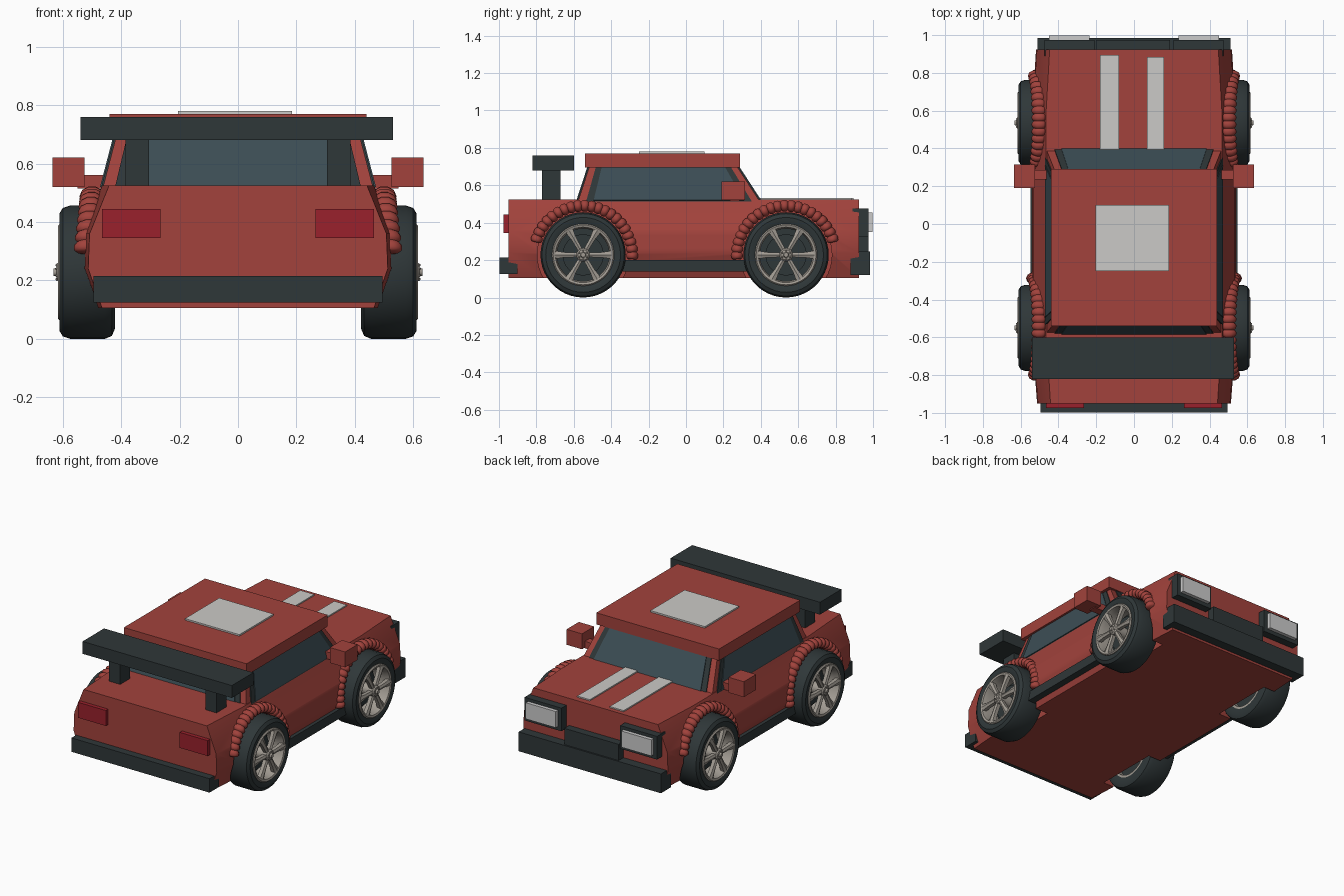
import bpy, bmesh, math
from mathutils import Vector, Matrix

if "Cube" in bpy.data.objects:
    bpy.data.objects.remove(bpy.data.objects["Cube"])


def mat(name, r, g, b):
    m = bpy.data.materials.new(name)
    m.diffuse_color = (r, g, b, 1)
    m.use_nodes = True
    m.node_tree.nodes["Principled BSDF"].inputs["Base Color"].default_value = m.diffuse_color
    return m


RED = mat("red_paint", 0.36, 0.055, 0.045)
DARK = mat("dark_trim", 0.028, 0.038, 0.04)
GLASS = mat("glass", 0.045, 0.075, 0.09)
TAIL = mat("tail_red", 0.32, 0.015, 0.025)
RIM = mat("rim_metal", 0.36, 0.33, 0.29)
LAMP = mat("lamp", 0.55, 0.56, 0.57)
WHITE = mat("decal", 0.6, 0.59, 0.57)


def finish(name, bm, m, angle=35):
    bmesh.ops.recalc_face_normals(bm, faces=bm.faces[:])
    me = bpy.data.meshes.new(name)
    bm.to_mesh(me)
    bm.free()
    me.polygons.foreach_set("use_smooth", [True] * len(me.polygons))
    me.set_sharp_from_angle(angle=math.radians(angle))
    me.materials.append(m)
    ob = bpy.data.objects.new(name, me)
    bpy.context.collection.objects.link(ob)
    return ob


def bevel(bm, width, seg=4, min_angle=25):
    if width > 0:
        es = [e for e in bm.edges if e.is_manifold and e.calc_face_angle(0) > math.radians(min_angle)]
        bmesh.ops.bevel(bm, geom=es, offset=width, segments=seg, profile=0.5, affect='EDGES', clamp_overlap=True)


def loft(bm, rings, cyclic=False, caps=True):
    rows = [[bm.verts.new(p) for p in r] for r in rings]
    n = len(rows[0])
    pairs = list(zip(rows, rows[1:])) + ([(rows[-1], rows[0])] if cyclic else [])
    for a, b in pairs:
        for i in range(n):
            j = (i + 1) % n
            bm.faces.new((a[i], a[j], b[j], b[i]))
    if caps and not cyclic:
        bm.faces.new(rows[0][::-1])
        bm.faces.new(rows[-1])


def rect(x0, x1, y0, y1, z):
    return [(x0, y0, z), (x1, y0, z), (x1, y1, z), (x0, y1, z)]


def rbox(name, x, y, z, m, bev=0.02, seg=4):
    bm = bmesh.new()
    loft(bm, [rect(*x, *y, z[0]), rect(*x, *y, z[1])])
    bevel(bm, bev, seg)
    return finish(name, bm, m)


def both(name, x, y, z, m, bev=0.02):
    rbox(name + "_right", x, y, z, m, bev)
    rbox(name + "_left", (-x[1], -x[0]), y, z, m, bev)


def lathe(name, prof, s, cy, cz, m, n=44, cyclic=False):
    bm = bmesh.new()
    rings = [[(s * x, cy + r * math.cos(2 * math.pi * i / n), cz + r * math.sin(2 * math.pi * i / n))
              for i in range(n)] for x, r in prof]
    loft(bm, rings, cyclic)
    return finish(name, bm, m)


# main body shell
half = [(0.49, 0.105), (0.54, 0.24), (0.535, 0.36), (0.465, 0.525)]
section = half + [(-x, z) for x, z in reversed(half)]
bm = bmesh.new()
ends = [(-0.95, 0.95), (-0.6, 1), (0.6, 1), (0.925, 0.96)]
loft(bm, [[(x * k, y, z) for x, z in section] for y, k in ends])
bevel(bm, 0.065, 5)
body = finish("body", bm, RED)

# wheel wells
WHEELS = [("rear", -0.55), ("front", 0.535)]
WZ = 0.228
cutters = []
for s in (-1, 1):
    for _, y in WHEELS:
        c = lathe("well_cutter", [(0.40, 0.245), (0.8, 0.245)], s, y, WZ, RED)
        c.hide_render = True
        cutters.append(c)
        b = body.modifiers.new("well", 'BOOLEAN')
        b.object, b.operation, b.solver = c, 'DIFFERENCE', 'EXACT'
dg = bpy.context.evaluated_depsgraph_get()
mesh = bpy.data.meshes.new_from_object(body.evaluated_get(dg))
body.modifiers.clear()
body.data = mesh
mesh.set_sharp_from_angle(angle=math.radians(35))
for c in cutters:
    bpy.data.objects.remove(c)

# cabin
low, top = rect(-0.47, 0.47, -0.585, 0.41, 0.49), rect(-0.41, 0.41, -0.51, 0.26, 0.72)
bm = bmesh.new()
loft(bm, [low, top])
bevel(bm, 0.02, 3)
finish("cabin", bm, RED)
rbox("roof", (-0.44, 0.44), (-0.54, 0.29), (0.695, 0.77), RED, 0.032)


# windows: trim panel with glass on top, laid on each cabin side
def pane(name, i, u0, u1, v0, v1, off, m):
    a, b, c, d = [Vector(p) for p in (low[i], low[(i + 1) % 4], top[(i + 1) % 4], top[i])]
    nrm = (b - a).cross(d - a).normalized()
    q = [a.lerp(b, u).lerp(d.lerp(c, u), v) for u, v in ((u0, v0), (u1, v0), (u1, v1), (u0, v1))]
    bm = bmesh.new()
    loft(bm, [[p - nrm * 0.01 for p in q], [p + nrm * off for p in q]])
    finish(name, bm, m)


for i, side in enumerate(("rear", "right", "front", "left")):
    pane(side + "_window_trim", i, 0.045, 0.955, 0.08, 0.99, 0.006, DARK)
    pane(side + "_window", i, 0.085, 0.915, 0.12, 0.98, 0.010, GLASS)

# spoiler
rbox("spoiler_wing", (-0.54, 0.53), (-0.82, -0.60), (0.68, 0.76), DARK, 0.034)
both("spoiler_strut", (0.305, 0.385), (-0.77, -0.67), (0.49, 0.71), DARK, 0.012)

# bumpers, skirts, grille
rbox("rear_bumper", (-0.495, 0.495), (-0.998, -0.90), (0.125, 0.215), DARK, 0.035)
rbox("front_bumper", (-0.51, 0.51), (0.88, 0.985), (0.12, 0.245), DARK, 0.04)
both("side_skirt", (0.47, 0.548), (-0.36, 0.36), (0.14, 0.20), DARK, 0.018)
rbox("grille", (-0.20, 0.19), (0.90, 0.975), (0.215, 0.35), DARK, 0.01)

# lights
both("tail_light", (0.265, 0.465), (-0.975, -0.92), (0.345, 0.445), TAIL, 0.018)
both("headlight_housing", (0.21, 0.475), (0.89, 0.975), (0.325, 0.475), DARK, 0.022)
both("headlight", (0.235, 0.45), (0.95, 0.998), (0.35, 0.455), LAMP, 0.018)

# mirrors
both("mirror", (0.525, 0.635), (0.19, 0.315), (0.52, 0.62), RED, 0.042)
both("mirror_arm", (0.42, 0.55), (0.235, 0.285), (0.515, 0.56), RED, 0.015)

# blank decals
rbox("bonnet_stripe_left", (-0.18, -0.08), (0.385, 0.895), (0.515, 0.533), WHITE, 0)
rbox("bonnet_stripe_right", (0.07, 0.16), (0.385, 0.885), (0.515, 0.533), WHITE, 0)
rbox("roof_plate", (-0.205, 0.185), (-0.25, 0.10), (0.76, 0.78), WHITE, 0)


# ribbed wheel arch: a sweep whose section pulses
def arch(name, s, cy, a0, a1, ribs=21, sub=6, n=10):
    bm = bmesh.new()
    rings = []
    for k in range(ribs * sub + 1):
        a = math.radians(a0 + (a1 - a0) * k / (ribs * sub))
        f = 0.72 + 0.28 * abs(math.sin(math.pi * k / sub)) ** 0.5
        ring = []
        for i in range(n):
            t = 2 * math.pi * i / n
            r = 0.262 + 0.033 * f * math.sin(t)
            x = 0.53 - 0.03 * max(0, math.sin(a)) + 0.042 * f * math.cos(t)
            ring.append((s * x, cy + r * math.cos(a), WZ + r * math.sin(a)))
        rings.append(ring)
    loft(bm, rings)
    finish(name, bm, RED, 50)


# wheels
TYRE = [(0.43, 0.155), (0.422, 0.195), (0.432, 0.218), (0.455, 0.228), (0.575, 0.228),
        (0.60, 0.22), (0.612, 0.2), (0.61, 0.175), (0.60, 0.155)]
RING = [(0.43, 0.16), (0.61, 0.166), (0.616, 0.16), (0.612, 0.148), (0.58, 0.14), (0.43, 0.14)]
for s, side in ((1, "right"), (-1, "left")):
    for end, y in WHEELS:
        tag = f"{end}_{side}"
        lathe("tyre_" + tag, TYRE, s, y, WZ, DARK, cyclic=True)
        lathe("rim_" + tag, RING, s, y, WZ, RIM, cyclic=True)
        lathe("brake_disc_" + tag, [(0.47, 0.142), (0.50, 0.142), (0.50, 0.11), (0.53, 0.11)], s, y, WZ, DARK)
        lathe("hub_" + tag, [(0.52, 0.036), (0.612, 0.036), (0.62, 0.028), (0.622, 0.015), (0.632, 0.012)],
              s, y, WZ, RIM, 20)
        bm = bmesh.new()
        for k in range(6):
            rot = Matrix.Rotation(math.radians(60 * k + 30), 3, 'X')
            off = Vector((0, y, WZ))
            rows = [[(s * x, w * h, r) for x, w in ((0.585, -1), (0.608, -1), (0.615, 0), (0.608, 1), (0.585, 1))]
                    for r, h in ((0.02, 0.012), (0.10, 0.014), (0.152, 0.022))]
            loft(bm, [[rot @ Vector(p) + off for p in row] for row in rows])
            # lug nut between spokes
            nut = Matrix.Rotation(math.radians(60 * k), 3, 'X') @ Vector((s * 0.62, 0, 0.024)) + off
            bmesh.ops.create_icosphere(bm, subdivisions=1, radius=0.006, matrix=Matrix.Translation(nut))
        finish("spokes_" + tag, bm, RIM)
        arch("wheel_arch_" + tag, s, y, *((-5, 165) if end == "rear" else (15, 185)))
